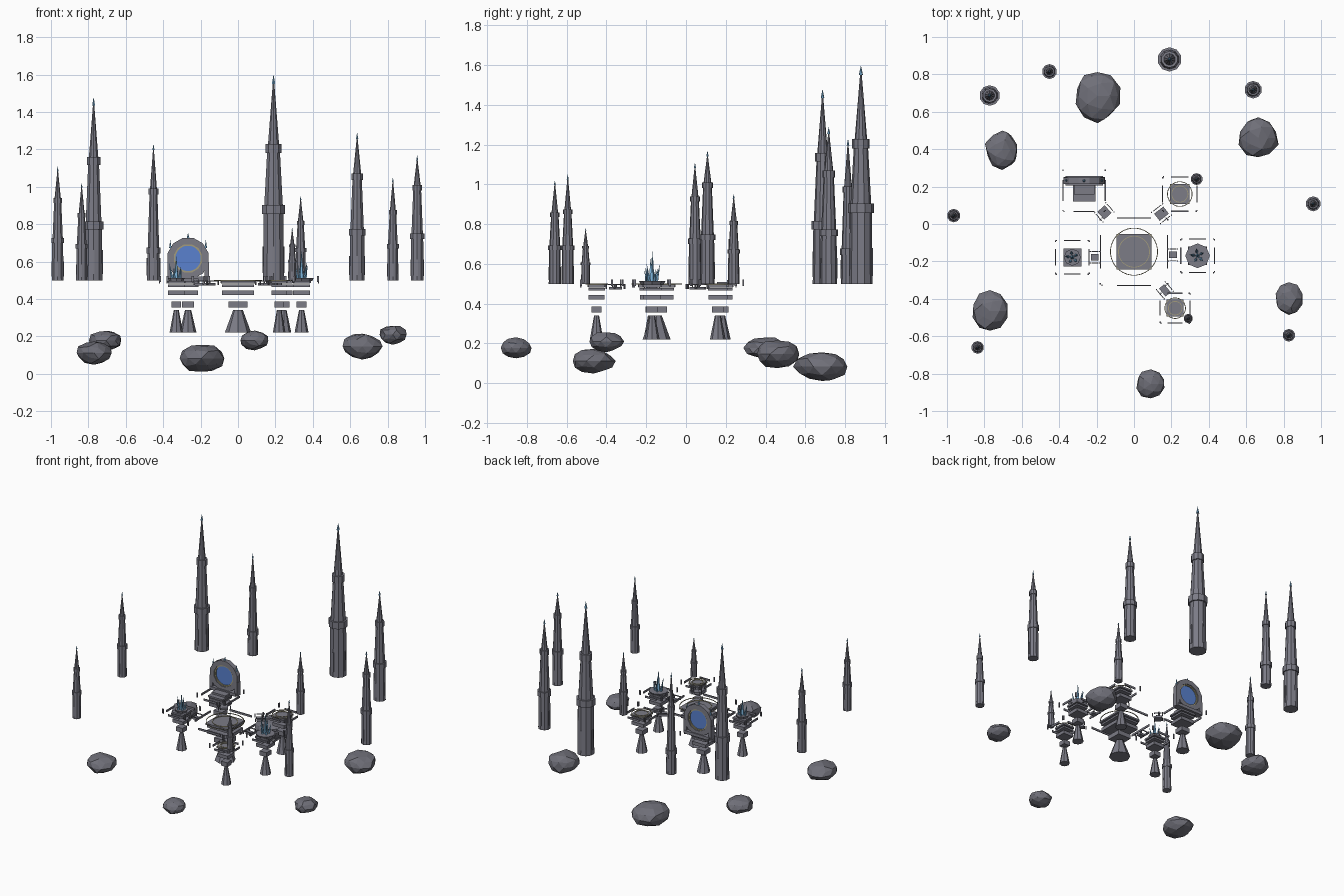
import bpy, bmesh, math, random
from mathutils import Matrix, Vector

if "Cube" in bpy.data.objects:
    bpy.data.objects.remove(bpy.data.objects["Cube"])

random.seed(4)

def material(name, col):
    m = bpy.data.materials.new(name)
    m.diffuse_color = (*col, 1)
    m.use_nodes = True
    m.node_tree.nodes["Principled BSDF"].inputs["Base Color"].default_value = m.diffuse_color
    return m

STONE = material("stone", (0.20, 0.20, 0.24))
ROCK = material("rock", (0.16, 0.16, 0.19))
CRYSTAL = material("crystal", (0.20, 0.45, 0.70))
PORTAL = material("portal_blue", (0.10, 0.22, 0.62))
TRIM = material("trim", (0.36, 0.33, 0.20))

def finish(bm, name, mat):
    bmesh.ops.recalc_face_normals(bm, faces=bm.faces)
    me = bpy.data.meshes.new(name)
    bm.to_mesh(me)
    bm.free()
    me.materials.append(mat)
    ob = bpy.data.objects.new(name, me)
    bpy.context.collection.objects.link(ob)
    return ob

def add_box(bm, c, size, rot=0):
    m = Matrix.Translation(c) @ Matrix.Rotation(rot, 4, 'Z') @ Matrix.Diagonal((*size, 1))
    bmesh.ops.create_cube(bm, size=1, matrix=m)

def add_cone(bm, c, r1, r2, h, n, rot=None):
    # base sits at c
    m = Matrix.Translation(c) @ (rot or Matrix()) @ Matrix.Translation((0, 0, h / 2))
    bmesh.ops.create_cone(bm, cap_ends=True, segments=n, radius1=r1, radius2=r2, depth=h, matrix=m)

def lathe(name, profile, n, matrix, mat, closed=False):
    # profile of (radius, height) swept around the local z axis
    bm = bmesh.new()
    rings = [[bm.verts.new(matrix @ Vector((r * math.cos(a), r * math.sin(a), z)))
              for a in (math.tau * (i + 0.5) / n for i in range(n))] for r, z in profile]
    pairs = list(zip(rings, rings[1:])) + ([(rings[-1], rings[0])] if closed else [])
    for a, b in pairs:
        for i in range(n):
            j = (i + 1) % n
            bm.faces.new((a[i], a[j], b[j], b[i]))
    if not closed:
        bm.faces.new(rings[0])
        bm.faces.new(rings[-1])
    return finish(bm, name, mat)

# Distant spires: x, y, radius, top, lower band and upper band as fractions of height
spires = [(.19, .88, .065, 1.60, .345, .64), (-.772, .687, .055, 1.48, .30, .65),
          (-.452, .815, .040, 1.23, .22, .65), (.637, .718, .047, 1.29, .325, .70),
          (-.964, .045, .036, 1.11, .35, .70), (.958, .108, .040, 1.17, .35, .74),
          (-.836, -.66, .034, 1.02, .35, .67), (.828, -.595, .034, 1.05, .33, .66),
          (.335, .24, .032, .95, .36, .68), (.29, -.505, .025, .78, .36, .66)]
for x, y, r, top, b1, b2 in spires:
    h = top - .5
    t = .022
    prof = [(.9, 0), (.85, b1 - t), (1, b1 - t), (1, b1 + t), (.8, b1 + t), (.56, b2 - t),
            (.68, b2 - t), (.68, b2 + t), (.48, b2 + t), (.07, .955)]
    at = Matrix.Translation((x, y, .5))
    lathe("spire", [(a * r, z * h) for a, z in prof], 10, at, STONE)
    bm = bmesh.new()
    add_cone(bm, (x, y, top - .045 * h), .16 * r, 0, .045 * h, 6)
    finish(bm, "spire_tip", CRYSTAL)
    # slim ribs on the lower shaft
    bm = bmesh.new()
    for k in range(4):
        a = math.tau * k / 4
        add_box(bm, (x + .86 * r * math.cos(a), y + .86 * r * math.sin(a), .5 + .1 * h),
                (.12 * r, .16 * r, .13 * h), a)
    finish(bm, "spire_ribs", STONE)

# Floating rocks: centre and half sizes
rocks = [(-.195, .685, .083, .125, .142, .078), (.665, .46, .147, .110, .115, .072),
         (-.705, .395, .178, .092, .107, .058), (-.77, -.465, .112, .096, .112, .062),
         (.827, -.40, .210, .076, .09, .052), (.09, -.855, .178, .083, .08, .052)]
for x, y, z, a, b, c in rocks:
    bm = bmesh.new()
    bmesh.ops.create_icosphere(bm, subdivisions=2, radius=1)
    for v in bm.verts:
        v.co *= random.uniform(.88, 1.05)
        v.co = Vector((x + v.co.x * a, y + v.co.y * b, max(.003, z + v.co.z * c)))
    finish(bm, "floating_rock", ROCK)

# Islands: stacked slabs over a cone, with railings: x, y, half width, rail distance, ring radius
hub = (0, -.148)
islands = [("hub", 0, -.148, .094, .18, .126), ("west", -.33, -.178, .048, .09, 0),
           ("east", .34, -.17, .050, .09, 0), ("north_east", .245, .16, .053, .092, .066),
           ("south", .22, -.45, .045, .08, .055), ("portal", -.267, .18, .060, .113, 0)]
for name, x, y, s, d, ring in islands:
    bm = bmesh.new()
    for k, z, th in ((1, .491, .012), (.92, .472, .013), (.9, .433, .024), (.55, .371, .032)):
        add_box(bm, (x, y, z), (2 * k * s, 2 * k * s, th))
    add_cone(bm, (x, y, .22), .75 * s, .28 * s, .12, 8)
    finish(bm, name + "_island", STONE)
    # rails and posts on all four sides
    bm = bmesh.new()
    for k in range(4):
        a = k * math.pi / 2
        out, side = Vector((math.cos(a), math.sin(a), 0)), Vector((-math.sin(a), math.cos(a), 0))
        if not (name == "portal" and k == 1):
            add_box(bm, Vector((x, y, .489)) + out * d, (.006, d, .014), a)
            for e in (-1, 1):
                add_box(bm, Vector((x, y, .506)) + out * d + side * e * d * .95, (.007, .007, .032))
    finish(bm, name + "_rails", STONE)
    if ring:
        at = Matrix.Translation((x, y, .499))
        for r in (ring, ring * .66):
            lathe(name + "_ring", [(r - .002, -.002), (r + .002, -.002), (r + .002, .002), (r - .002, .002)],
                  32, at, TRIM, True)

# Bridges between the hub and each island: x, y, length
for x, y, ln, wd, deg in ((-.158, .062, .055, .052, 132), (.147, .055, .062, .048, 38), (-.21, -.178, .04, .034, 0),
                          (.208, -.165, .042, .036, 0), (.165, -.355, .055, .036, -50)):
    a = math.radians(deg)
    bm = bmesh.new()
    add_box(bm, (x, y, .478), (ln, wd, .014), a)
    side = Vector((-math.sin(a), math.cos(a), 0))
    along = Vector((math.cos(a), math.sin(a), 0))
    for e in (-1, 1):
        p = Vector((x, y, 0)) + side * e * (wd * .5 + .014)
        add_box(bm, p + Vector((0, 0, .497)), (ln * .9, .004, .006), a)
        for f in (-1, 1):
            add_box(bm, p + along * f * ln * .6 + Vector((0, 0, .487)), (.006, .006, .025), a)
    finish(bm, "bridge", STONE)

# Crystal clusters on round daises
for name, x, y, r, h in (("west", -.33, -.178, .045, .125), ("east", .34, -.17, .066, .16)):
    bm = bmesh.new()
    add_cone(bm, (x, y, .495), r * .85, r, .018, 8)
    finish(bm, name + "_dais", STONE)
    bm = bmesh.new()
    add_cone(bm, (x, y, .505), .013, 0, h, 5)
    for k in range(5):
        a = math.tau * k / 5 + .5
        tilt = Matrix.Rotation(a, 4, 'Z') @ Matrix.Rotation(.2, 4, 'Y')
        add_cone(bm, (x + .021 * math.cos(a), y + .021 * math.sin(a), .505), .009, 0,
                 h * (.5 + .12 * (k % 3)), 5, tilt)
    finish(bm, name + "_crystals", CRYSTAL)

# Portal gate: faceted ring, blue disc, pillars and finials
px, py, pz = -.267, .232, .617
turn = Matrix.Translation((px, py, pz)) @ Matrix.Rotation(math.pi / 2, 4, 'X')
lathe("portal_ring", [(.078, -.017), (.113, -.017), (.113, .017), (.078, .017)], 12, turn, STONE, True)
lathe("portal_inner_ring", [(.068, -.011), (.08, -.011), (.08, .011), (.068, .011)], 24, turn, TRIM, True)
lathe("portal_disc", [(.07, -.004), (.07, .004)], 24, turn, PORTAL)
bm = bmesh.new()
add_box(bm, (px, py, .508), (.2, .05, .022))
add_box(bm, (px, py - .05, .503), (.11, .05, .014))
for e in (-1, 1):
    add_box(bm, (px + e * .1, py, .548), (.022, .036, .1))
finish(bm, "portal_base", STONE)
bm = bmesh.new()
add_cone(bm, (px, py, pz + .108), .008, 0, .03, 5)
for e in (-1, 1):
    add_cone(bm, (px + e * .095, py, pz + .055), .007, 0, .045, 5)
finish(bm, "portal_finials", CRYSTAL)
